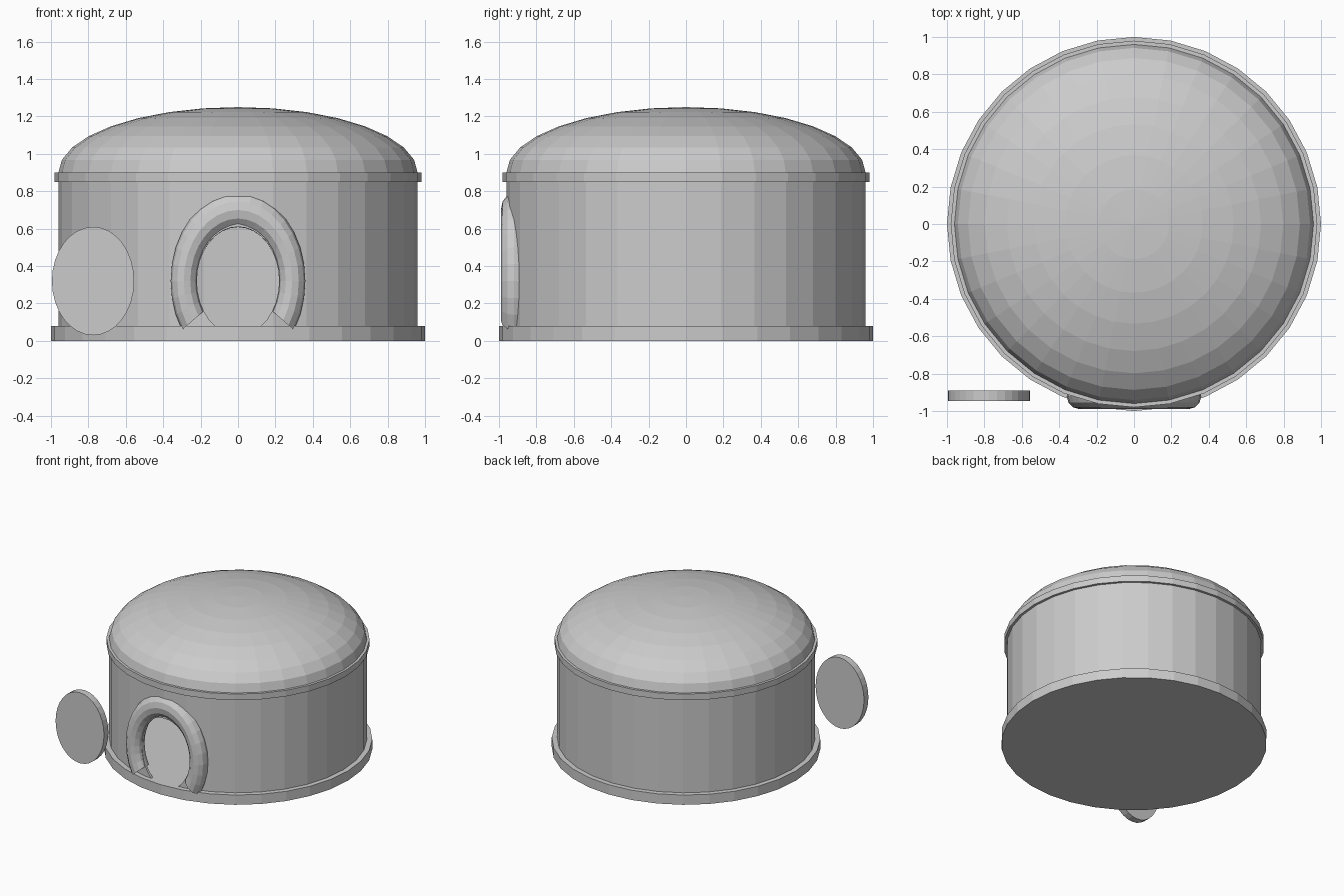
import bpy, bmesh
from math import sin, cos, pi, radians

if "Cube" in bpy.data.objects:
    bpy.data.objects.remove(bpy.data.objects["Cube"])

SEG = 32


def make(name, verts, faces):
    me = bpy.data.meshes.new(name)
    me.from_pydata(verts, [], faces)
    bm = bmesh.new()
    bm.from_mesh(me)
    bmesh.ops.remove_doubles(bm, verts=bm.verts, dist=1e-5)
    bmesh.ops.recalc_face_normals(bm, faces=bm.faces)
    bm.to_mesh(me)
    bm.free()
    ob = bpy.data.objects.new(name, me)
    bpy.context.collection.objects.link(ob)
    return ob


def lathe(name, profile, closed=False):
    """Revolve (radius, z) points around the z axis."""
    n = len(profile)
    verts = [(r * cos(2 * pi * s / SEG), r * sin(2 * pi * s / SEG), z)
             for s in range(SEG) for r, z in profile]
    faces = []
    for s in range(SEG):
        a, b = s * n, (s + 1) % SEG * n
        for i in range(n if closed else n - 1):
            j = (i + 1) % n
            faces.append((a + i, b + i, b + j, a + j))
    return make(name, verts, faces)


def oval_plate(name, x, y0, y1):
    """Upright oval plate, thickness along y."""
    verts = [(x + 0.22 * cos(2 * pi * s / SEG), y, 0.32 + 0.29 * sin(2 * pi * s / SEG))
             for y in (y0, y1) for s in range(SEG)]
    faces = [tuple(range(SEG)), tuple(range(SEG, 2 * SEG))]
    faces += [(s, (s + 1) % SEG, SEG + (s + 1) % SEG, SEG + s) for s in range(SEG)]
    return make(name, verts, faces)


# Base plate, top rim and dome roof
lathe("base_plate", [(0, 0), (1, 0), (1, 0.08), (0, 0.08)])
lathe("roof_rim", [(0, 0.85), (0.98, 0.85), (0.98, 0.9), (0, 0.9)])
lathe("dome_roof", [(0.96 * cos(i * pi / 16), 0.9 + 0.35 * sin(i * pi / 16))
                    for i in range(9)])

# Hollow round wall with an oval doorway cut through the front
wall = lathe("wall", [(0.96, 0.04), (0.96, 0.87), (0.94, 0.87), (0.94, 0.04)], closed=True)
cutter = oval_plate("doorway_cutter", 0, -1.2, -0.7)
cutter.hide_render = True
cutter.hide_set(True)
cut = wall.modifiers.new("doorway", 'BOOLEAN')
cut.operation = 'DIFFERENCE'
cut.solver = 'EXACT'
cut.object = cutter

# Door plate set aside to the left
oval_plate("door", -0.775, -0.947, -0.89)

# Rounded arch around the doorway, open at the bottom
STEPS, TUBE = 22, 12
verts, faces = [], []
for k in range(STEPS + 1):
    a = radians(-33.75 + 11.25 * k)
    for t in range(TUBE):
        b = 2 * pi * t / TUBE
        r = 0.29 + 0.07 * cos(b)
        verts.append((r * cos(a), -0.92 + 0.07 * sin(b), 0.32 + 1.31 * r * sin(a)))
for k in range(STEPS):
    for t in range(TUBE):
        u = (t + 1) % TUBE
        faces.append((k * TUBE + t, k * TUBE + u, (k + 1) * TUBE + u, (k + 1) * TUBE + t))
make("door_arch", verts, faces)
